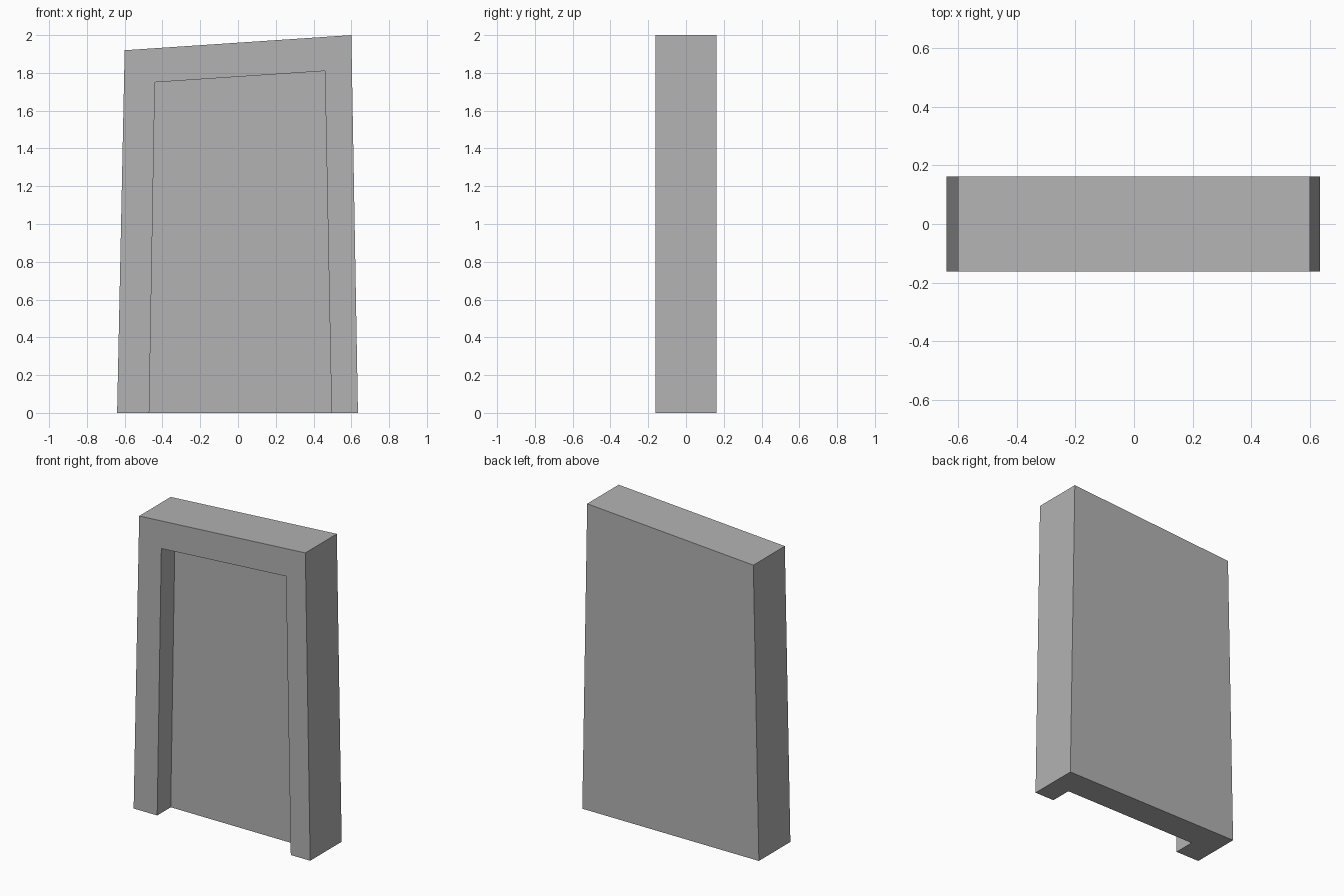
import bpy
import bmesh

cube = bpy.data.objects.get("Cube")
if cube:
    bpy.data.objects.remove(cube, do_unlink=True)

grey = bpy.data.materials.new("plain_grey")
grey.use_nodes = True
colour = (0.45, 0.45, 0.45, 1)
grey.diffuse_color = colour
grey.node_tree.nodes["Principled BSDF"].inputs["Base Color"].default_value = colour

HALF_DEPTH = 0.1625
RECESS = 0.14

# Slanted outline and doorway outline, as (x, z) corners
outer = [(-0.64, 0), (-0.60, 1.92), (0.60, 2.0), (0.635, 0)]
inner = [(0.495, 0), (0.46, 1.81), (-0.44, 1.75), (-0.47, 0)]

bm = bmesh.new()


def row(points, y):
    return [bm.verts.new((x, y, z)) for x, z in points]


front = row(outer, -HALF_DEPTH)
back = row(outer, HALF_DEPTH)
rim = row(inner, -HALF_DEPTH)
panel = row(inner, RECESS - HALF_DEPTH)

# Front frame, back and recessed panel
bm.faces.new(front + rim)
bm.faces.new(back)
bm.faces.new(panel)

# Outer sides, top and doorway reveals
for near, far in ((front, back), (rim, panel)):
    for i in range(3):
        bm.faces.new((near[i], near[i + 1], far[i + 1], far[i]))

# Underside, stepping around the recess
bm.faces.new((front[0], back[0], back[3], front[3], rim[0], panel[0], panel[3], rim[3]))

bmesh.ops.recalc_face_normals(bm, faces=bm.faces)
mesh = bpy.data.meshes.new("door_frame")
bm.to_mesh(mesh)
bm.free()
mesh.materials.append(grey)
frame = bpy.data.objects.new("door_frame", mesh)
bpy.context.collection.objects.link(frame)
